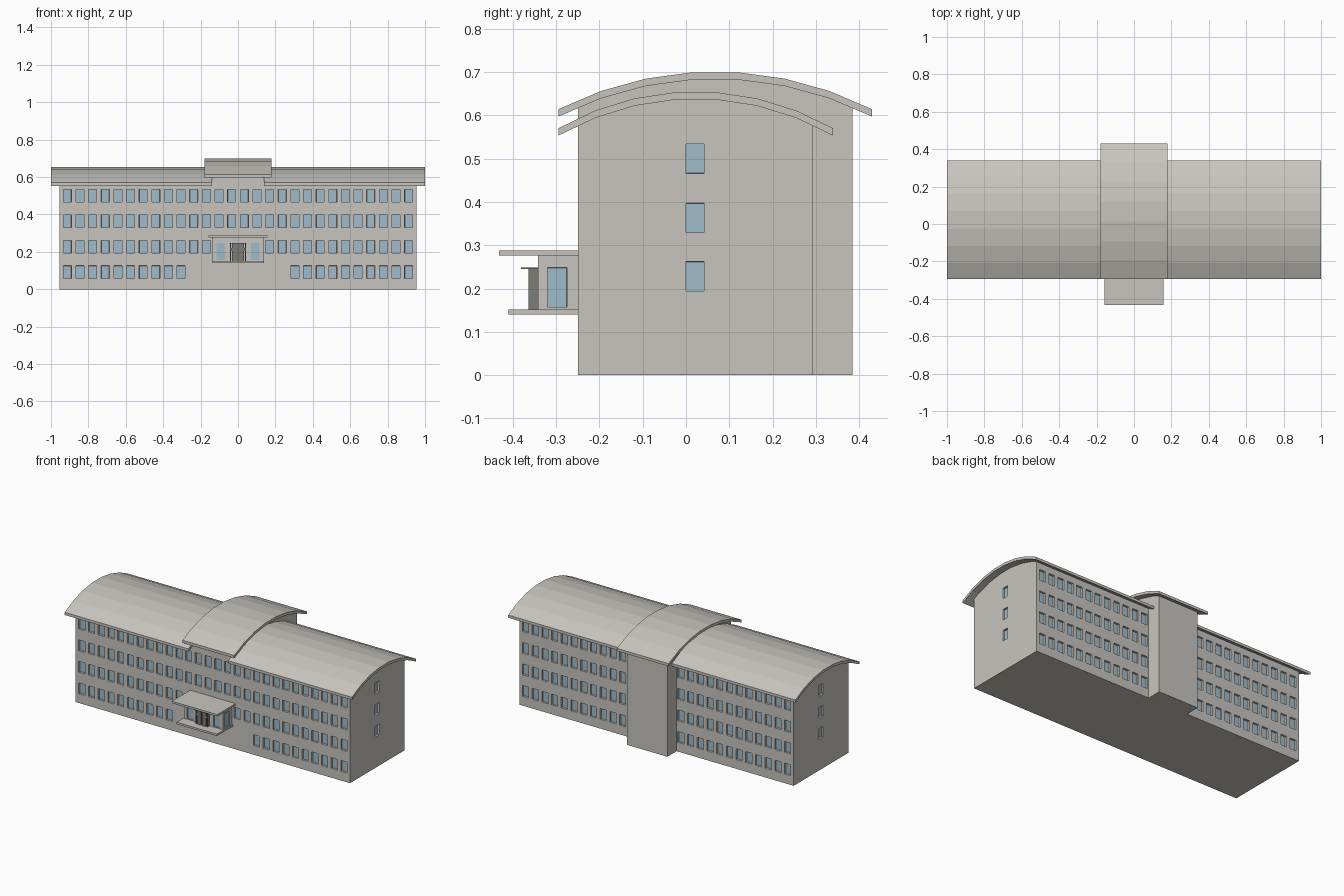
import bpy, bmesh, math

if "Cube" in bpy.data.objects:
    bpy.data.objects.remove(bpy.data.objects["Cube"], do_unlink=True)


def material(name, rgb):
    m = bpy.data.materials.new(name)
    m.use_nodes = True
    m.diffuse_color = (*rgb, 1)
    m.node_tree.nodes["Principled BSDF"].inputs["Base Color"].default_value = (*rgb, 1)
    return m


STONE = material("warm_grey", (0.58, 0.56, 0.52))
GLASS = material("pale_blue_glass", (0.35, 0.50, 0.60))
DARK = material("dark_grey", (0.2, 0.2, 0.19))


def finish(bm, name, *mats):
    mesh = bpy.data.meshes.new(name)
    bmesh.ops.recalc_face_normals(bm, faces=bm.faces)
    bm.to_mesh(mesh)
    bm.free()
    for m in mats:
        mesh.materials.append(m)
    ob = bpy.data.objects.new(name, mesh)
    bpy.context.collection.objects.link(ob)
    return ob


def prism(profile, x0, x1):
    """Extrude a closed (y, z) outline along x."""
    bm = bmesh.new()
    face = bm.faces.new([bm.verts.new((x0, y, z)) for y, z in profile])
    ext = bmesh.ops.extrude_face_region(bm, geom=[face])["geom"]
    for v in ext:
        if isinstance(v, bmesh.types.BMVert):
            v.co.x = x1
    bmesh.ops.recalc_face_normals(bm, faces=bm.faces)
    return bm


def box_mesh(x, y, z):
    return prism([(y[0], z[0]), (y[1], z[0]), (y[1], z[1]), (y[0], z[1])], *x)


def box(name, x, y, z, mat=STONE):
    return finish(box_mesh(x, y, z), name, mat)


def cut(bm, axis, values):
    normal = [0, 0, 0]
    normal[axis] = 1
    for v in values:
        co = [0, 0, 0]
        co[axis] = v
        bmesh.ops.bisect_plane(bm, geom=bm.verts[:] + bm.edges[:] + bm.faces[:],
                               plane_co=co, plane_no=normal)


def recess(bm, rule, depth):
    """Sink the faces chosen by the rule and glaze them."""
    bm.normal_update()
    panes = [f for f in bm.faces if rule(f.calc_center_median(), f.normal)]
    bmesh.ops.inset_individual(bm, faces=panes, thickness=0.0008, depth=-depth)
    for f in panes:
        f.material_index = 1


class Arc:
    """Shallow barrel vault made of seven flat strips."""

    def __init__(self, y0, y1, rise, top):
        self.mid, self.w, self.top = (y0 + y1) / 2, (y1 - y0) / 2, top
        self.r = (self.w ** 2 + rise ** 2) / (2 * rise)
        a = math.asin(self.w / self.r)
        self.ys = [self.mid + self.r * math.sin(a * (2 * i / 7 - 1)) for i in range(8)]

    def z(self, y):
        return self.top - self.r + math.sqrt(self.r ** 2 - (y - self.mid) ** 2)

    def slab(self, t=0.017):
        up = [(y, self.z(y)) for y in self.ys]
        return up + [(y, z - t) for y, z in reversed(up)]

    def wall_top(self, y0, y1):
        ys = [y0] + [y for y in self.ys if y0 < y < y1] + [y1]
        return [(y, self.z(y) - 0.01) for y in reversed(ys)]


FRONT, BACK, TOWER_BACK = -0.25, 0.293, 0.385
main = Arc(-0.295, 0.34, 0.085, 0.655)
upper = Arc(-0.295, 0.43, 0.087, 0.701)

# Main block with sunken windows
PITCH, HALF_W, WIN_H = 0.0676, 0.0215, 0.068
rows = [0.058, 0.194, 0.329, 0.466]
columns = [s * (k + 0.5) * PITCH for k in range(14) for s in (-1, 1)]
body = prism([(FRONT, 0), (BACK, 0)] + main.wall_top(FRONT, BACK), -0.955, 0.955)
cut(body, 0, [c + s for c in columns for s in (-HALF_W, HALF_W)])
cut(body, 1, [0, 0.042])
cut(body, 2, [r + h for r in rows for h in (0, WIN_H)])


def is_window(c, n):
    row = next((i for i, r in enumerate(rows) if r < c.z < r + WIN_H), None)
    if row is None:
        return False
    if abs(n.x) > 0.9:
        return row > 0 and 0 < c.y < 0.042
    if abs(n.y) < 0.9:
        return False
    k = abs(c.x) / PITCH - 0.5
    first = 2 if n.y > 0 else (4, 2, 0, 0)[row]
    return abs(k - round(k)) < 0.05 and round(k) >= first


recess(body, is_window, 0.012)
finish(body, "main_block", STONE, GLASS)

# Central stair tower, rising through the roof and standing out at the back
finish(prism([(0.2, 0), (TOWER_BACK, 0)] + upper.wall_top(FRONT, TOWER_BACK)
             + [(FRONT, 0.565), (0.2, 0.565)], -0.14, 0.14), "stair_tower", STONE)

# Curved roofs
for side, x in (("right", (-1, -0.139)), ("left", (0.139, 1))):
    finish(prism(main.slab(), *x), side + "_wing_roof", STONE)
finish(prism(upper.slab(), -0.18, 0.18), "tower_roof", STONE)

# Entrance porch
box("porch_floor", (-0.14, 0.14), (-0.41, FRONT), (0.14, 0.152))
box("porch_roof", (-0.158, 0.158), (-0.432, FRONT), (0.276, 0.288))
porch = box_mesh((-0.135, 0.135), (-0.342, FRONT), (0.152, 0.276))
cut(porch, 0, [-0.115, -0.07, 0.07, 0.115])
cut(porch, 1, [-0.32, -0.275])
cut(porch, 2, [0.157, 0.248])


def is_porch_window(c, n):
    if not 0.157 < c.z < 0.248:
        return False
    if n.y < -0.9:
        return 0.07 < abs(c.x) < 0.115
    return abs(n.x) > 0.9 and -0.32 < c.y < -0.275


recess(porch, is_porch_window, 0.006)
finish(porch, "porch_room", STONE, GLASS)

# Entrance doors with canopy, side posts and handles
for side, s in (("right", -1), ("left", 1)):
    box(side + "_door", sorted((s * 0.004, s * 0.032)), (-0.364, -0.341), (0.152, 0.245), DARK)
    box(side + "_door_post", sorted((s * 0.038, s * 0.042)), (-0.364, -0.341), (0.152, 0.245), DARK)
    box(side + "_door_handle", sorted((s * 0.032, s * 0.038)), (-0.364, -0.356), (0.205, 0.22), DARK)
box("door_canopy", (-0.046, 0.046), (-0.381, -0.341), (0.245, 0.248), DARK)
